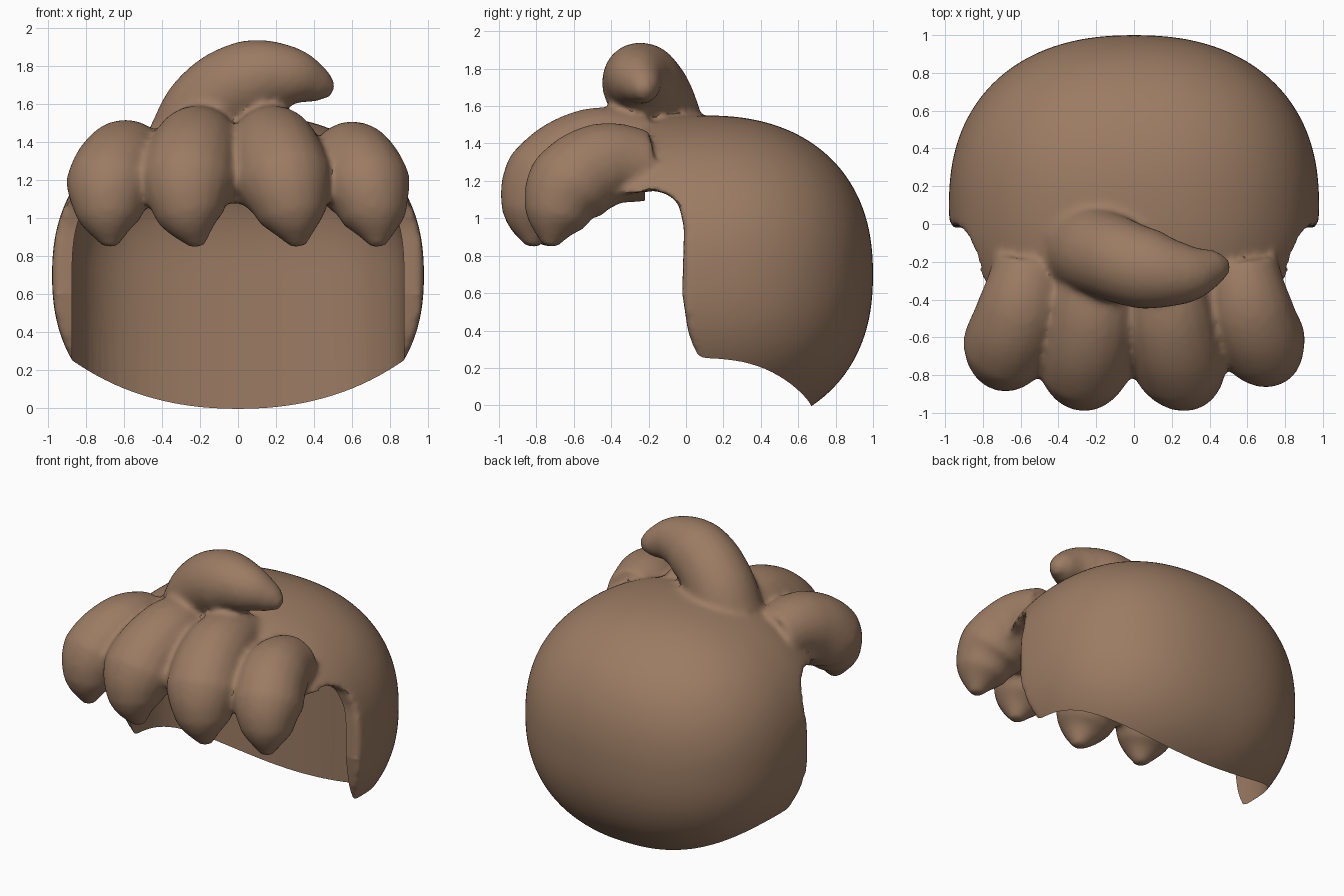
import bpy, bmesh
from mathutils import Vector

cube = bpy.data.objects.get("Cube")
if cube:
    bpy.data.objects.remove(cube)


def add_object(name, bm):
    bmesh.ops.recalc_face_normals(bm, faces=bm.faces)
    mesh = bpy.data.meshes.new(name)
    bm.to_mesh(mesh)
    bm.free()
    obj = bpy.data.objects.new(name, mesh)
    bpy.context.collection.objects.link(obj)
    return obj


def rounded_box(center, radii, power):
    """Sphere swollen into a superellipsoid."""
    bm = bmesh.new()
    bmesh.ops.create_uvsphere(bm, u_segments=96, v_segments=64, radius=1)
    for v in bm.verts:
        swell = sum(abs(c) ** power for c in v.co) ** (-1 / power)
        v.co = Vector(center) + Vector(c * swell * r for c, r in zip(v.co, radii))
    return bm


def slice_off(bm, point, normal):
    bmesh.ops.bisect_plane(bm, geom=bm.verts[:] + bm.edges[:] + bm.faces[:],
                           plane_co=point, plane_no=normal, clear_inner=True)
    return [e for e in bm.edges if e.is_boundary]


def apply_modifier(obj, kind, **settings):
    mod = obj.modifiers.new(kind.title(), kind)
    for key, value in settings.items():
        setattr(mod, key, value)
    bpy.ops.object.select_all(action='DESELECT')
    bpy.context.view_layer.objects.active = obj
    obj.select_set(True)
    bpy.ops.object.modifier_apply(modifier=mod.name)


def carve(obj, cutter):
    cutter.hide_render = True
    apply_modifier(obj, 'BOOLEAN', operation='DIFFERENCE', solver='EXACT', object=cutter)
    bpy.data.objects.remove(cutter)


def lock(name, points):
    """Tapering strand along (x, y, z, radius) points."""
    curve = bpy.data.curves.new(name, 'CURVE')
    curve.dimensions = '3D'
    curve.bevel_depth = 1
    curve.bevel_resolution = 8
    curve.resolution_u = 10
    curve.use_fill_caps = True
    spline = curve.splines.new('BEZIER')
    spline.bezier_points.add(len(points) - 1)
    for bp, (x, y, z, r) in zip(spline.bezier_points, points):
        bp.co = (x, y, z)
        bp.radius = r
        bp.handle_left_type = bp.handle_right_type = 'AUTO'
    obj = bpy.data.objects.new(name, curve)
    bpy.context.collection.objects.link(obj)
    return obj


# Rounded back of the hair
hair = add_object("hair", rounded_box((0, 0.1, 0.7), (0.98, 0.9, 0.85), 2.3))

# Face opening: side profile swept across the width
opening = [(0.07, -0.4), (0.06, 0.25), (0.01, 0.4), (-0.02, 0.6), (-0.01, 0.95),
           (-0.04, 1.08), (-0.1, 1.13), (-0.18, 1.15), (-0.35, 1.12),
           (-0.5, 1.08), (-1.2, 1.08), (-1.2, -0.4)]
bm = bmesh.new()
face = bm.faces.new([bm.verts.new((-1.5, y, z)) for y, z in opening])
side = bmesh.ops.extrude_face_region(bm, geom=[face])["geom"]
bmesh.ops.translate(bm, vec=(3, 0, 0), verts=[g for g in side if isinstance(g, bmesh.types.BMVert)])
carve(hair, add_object("face_opening", bm))

# Fringe locks and the curl on top
locks = [
    lock("fringe_outer_right", [(-0.55, -0.2, 1.28, 0.19), (-0.6, -0.45, 1.29, 0.23),
                                (-0.67, -0.65, 1.16, 0.24), (-0.68, -0.72, 1.0, 0.17),
                                (-0.67, -0.74, 0.85, 0.04)]),
    lock("fringe_inner_right", [(-0.2, -0.2, 1.36, 0.2), (-0.22, -0.5, 1.35, 0.24),
                                (-0.26, -0.74, 1.18, 0.255), (-0.25, -0.81, 1.01, 0.18),
                                (-0.21, -0.82, 0.85, 0.04)]),
    lock("fringe_inner_left", [(0.17, -0.2, 1.36, 0.2), (0.19, -0.5, 1.35, 0.24),
                               (0.25, -0.74, 1.18, 0.255), (0.29, -0.81, 1.01, 0.18),
                               (0.32, -0.82, 0.85, 0.04)]),
    lock("fringe_outer_left", [(0.57, -0.2, 1.28, 0.19), (0.61, -0.45, 1.28, 0.23),
                               (0.68, -0.63, 1.16, 0.235), (0.72, -0.7, 1.0, 0.17),
                               (0.74, -0.73, 0.85, 0.04)]),
    lock("top_curl", [(-0.24, -0.13, 1.38, 0.25), (-0.14, -0.17, 1.59, 0.23),
                      (0.08, -0.24, 1.73, 0.215), (0.28, -0.26, 1.745, 0.16),
                      (0.43, -0.23, 1.7, 0.095), (0.5, -0.22, 1.67, 0.04)]),
]

# Fuse everything into one soft surface
bpy.ops.object.select_all(action='DESELECT')
for obj in locks:
    obj.select_set(True)
bpy.context.view_layer.objects.active = locks[0]
bpy.ops.object.convert(target='MESH')
hair.select_set(True)
bpy.context.view_layer.objects.active = hair
bpy.ops.object.join()
apply_modifier(hair, 'REMESH', mode='VOXEL', voxel_size=0.02)
apply_modifier(hair, 'SMOOTH', factor=0.5, iterations=10)

# Head hollow: domed top, straight walls that run out through the lower rim
bm = rounded_box((0, 0.05, 0.7), (0.875, 0.62, 0.68), 2.7)
rim = slice_off(bm, (0, 0, 0.7), (0, 0, 1))
wall = bmesh.ops.extrude_edge_only(bm, edges=rim)["geom"]
bmesh.ops.translate(bm, vec=(0, 0, -1), verts=[g for g in wall if isinstance(g, bmesh.types.BMVert)])
bmesh.ops.holes_fill(bm, edges=[e for e in bm.edges if e.is_boundary])
bmesh.ops.holes_fill(bm, edges=slice_off(bm, (0, -0.22, 0), (0, 1, 0)))
carve(hair, add_object("head_hollow", bm))

# Brown hair colour
brown = bpy.data.materials.new("hair_brown")
brown.use_nodes = True
color = (0.33, 0.2, 0.125, 1)
brown.diffuse_color = color
brown.node_tree.nodes["Principled BSDF"].inputs["Base Color"].default_value = color
hair.data.materials.clear()
hair.data.materials.append(brown)
bpy.ops.object.select_all(action='DESELECT')
hair.select_set(True)
bpy.context.view_layer.objects.active = hair
bpy.ops.object.shade_smooth_by_angle(angle=0.7)
